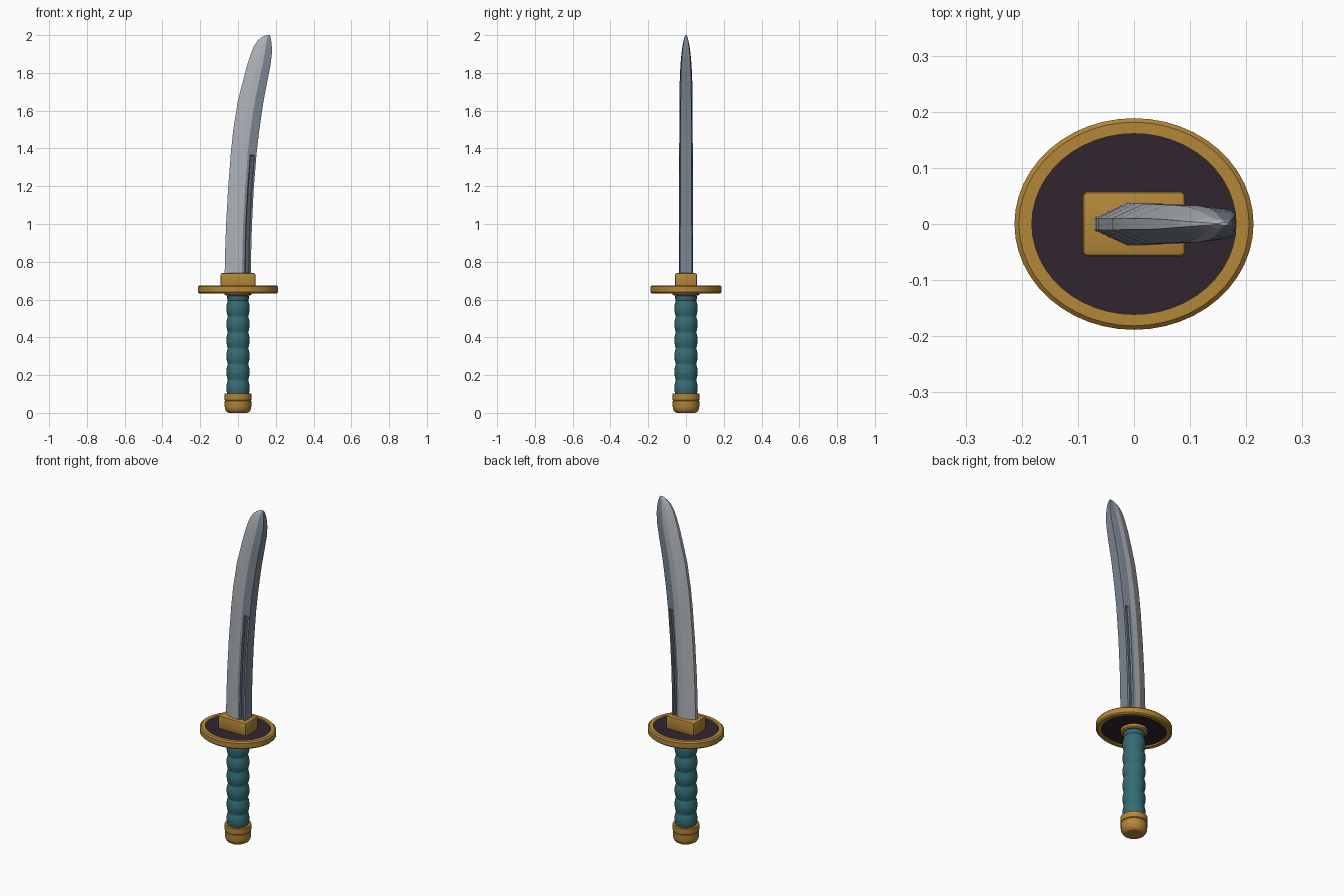
import bpy, bmesh, math

cube = bpy.data.objects.get("Cube")
if cube:
    bpy.data.objects.remove(cube, do_unlink=True)


def material(name, rgb):
    m = bpy.data.materials.new(name)
    m.use_nodes = True
    m.diffuse_color = (*rgb, 1)
    bsdf = next(n for n in m.node_tree.nodes if n.type == 'BSDF_PRINCIPLED')
    bsdf.inputs["Base Color"].default_value = (*rgb, 1)
    return m


GOLD = material("gold", (0.45, 0.24, 0.04))
PLUM = material("dark plum", (0.03, 0.018, 0.028))
TEAL = material("teal wrap", (0.035, 0.15, 0.17))
STEEL = material("bright steel", (0.42, 0.45, 0.48))
SLATE = material("slate steel", (0.20, 0.24, 0.29))
GROOVE = material("dark steel", (0.09, 0.11, 0.15))


def finish(bm, name, mats, smooth=None):
    bmesh.ops.recalc_face_normals(bm, faces=bm.faces)
    mesh = bpy.data.meshes.new(name)
    bm.to_mesh(mesh)
    bm.free()
    for m in mats:
        mesh.materials.append(m)
    ob = bpy.data.objects.new(name, mesh)
    bpy.context.collection.objects.link(ob)
    if smooth:
        bpy.ops.object.select_all(action='DESELECT')
        ob.select_set(True)
        bpy.context.view_layer.objects.active = ob
        bpy.ops.object.shade_smooth_by_angle(angle=math.radians(smooth))
    return ob


def lathe(name, profile, mat, segments=40, squash=1.0, ring=False, smooth=30):
    """Turn (radius, z) points about z; ring closes the profile, otherwise ends are capped."""
    bm = bmesh.new()
    angles = [2 * math.pi * i / segments for i in range(segments)]
    rows = [[bm.verts.new((r * math.cos(a), r * squash * math.sin(a), z)) for a in angles]
            for r, z in profile]
    pairs = list(zip(rows, rows[1:]))
    if ring:
        pairs.append((rows[-1], rows[0]))
    else:
        bm.faces.new(rows[0])
        bm.faces.new(rows[-1])
    for lo, hi in pairs:
        for i in range(segments):
            j = (i + 1) % segments
            bm.faces.new((lo[i], lo[j], hi[j], hi[i]))
    return finish(bm, name, [mat], smooth)


# Pommel with rounded foot and a raised band
lathe("pommel", [(0.05, 0), (0.06, 0.006), (0.068, 0.018), (0.071, 0.035), (0.071, 0.062),
                 (0.068, 0.065), (0.072, 0.069), (0.072, 0.102), (0.06, 0.102)], GOLD, 32)

# Grip wrapped in rounded coils
COILS, STEPS, Z0, Z1 = 6, 6, 0.09, 0.595
grip = []
for i in range(COILS * STEPS + 1):
    t = i / (COILS * STEPS)
    grip.append((0.054 + 0.008 * abs(math.sin(math.pi * COILS * t)), Z0 + (Z1 - Z0) * t))
lathe("grip", grip + [(0.057, 0.602), (0.057, 0.618), (0.054, 0.622)], TEAL, 24)
lathe("grip_collar", [(0.066, 0.622), (0.072, 0.626), (0.072, 0.645)], GOLD, 32)

# Oval guard: gold rim around a recessed dark plate
lathe("guard_rim", [(0.182, 0.632), (0.205, 0.632), (0.213, 0.639), (0.213, 0.668),
                    (0.205, 0.675), (0.182, 0.675)], GOLD, 48, 0.885, ring=True)
lathe("guard_plate", [(0.184, 0.641), (0.184, 0.666)], PLUM, 48, 0.885)

# Rectangular blade collar
bm = bmesh.new()
bmesh.ops.create_cube(bm, size=1)
for v in bm.verts:
    v.co = (v.co.x * 0.184, v.co.y * 0.116, 0.699 + v.co.z * 0.082)
bmesh.ops.bevel(bm, geom=bm.edges[:], offset=0.009, segments=2, profile=0.5, affect='EDGES')
finish(bm, "blade_collar", [GOLD], 30)

# Curved blade: stations of (height, cutting edge x, spine x, thickness scale)
STATIONS = [(0.72, -0.071, 0.069, 1.0), (0.86, -0.068, 0.070, 1.0), (1.0, -0.063, 0.074, 0.98),
            (1.18, -0.053, 0.083, 0.97), (1.36, -0.039, 0.097, 0.95), (1.365, -0.039, 0.097, 0.95),
            (1.5, -0.025, 0.113, 0.93), (1.65, -0.001, 0.135, 0.9), (1.76, 0.027, 0.156, 0.87),
            (1.84, 0.048, 0.172, 0.78), (1.9, 0.067, 0.179, 0.64), (1.94, 0.083, 0.179, 0.5),
            (1.97, 0.103, 0.176, 0.35), (1.99, 0.128, 0.172, 0.2), (2.0, 0.150, 0.168, 0.06)]
# Half section: (fraction of width, half thickness, groove depth, material of next strip)
SECTION = [(0, 0.011, 0, 0), (0.42, 0.038, 0, 0), (0.66, 0.038, 0, 1), (0.76, 0.036, 0, 1),
           (0.78, 0.0355, 0.011, 2), (0.91, 0.034, 0.011, 1), (0.93, 0.0335, 0, 1), (1, 0.031, 0, 1)]
bm = bmesh.new()
rows = []
for z, left, right, scale in STATIONS:
    depth = 1 if z <= 1.36 else 0
    half = [(left + (right - left) * t, (y - d * depth) * scale) for t, y, d, _ in SECTION]
    loop = [(x, -y) for x, y in half] + [(x, y) for x, y in reversed(half)]
    rows.append([bm.verts.new((x, y, z)) for x, y in loop])
n, h = len(rows[0]), len(SECTION)
for k, (lo, hi) in enumerate(zip(rows, rows[1:])):
    grooved = STATIONS[k][0] < 1.36
    for i in range(n):
        j = (i + 1) % n
        face = bm.faces.new((lo[i], lo[j], hi[j], hi[i]))
        strip = i if i < h else n - 2 - i
        mat = SECTION[strip][3] if 0 <= strip < h else 0
        face.material_index = 1 if mat == 2 and not grooved else mat
bm.faces.new(rows[0])
bm.faces.new(rows[-1])
finish(bm, "blade", [STEEL, SLATE, GROOVE], 8)
